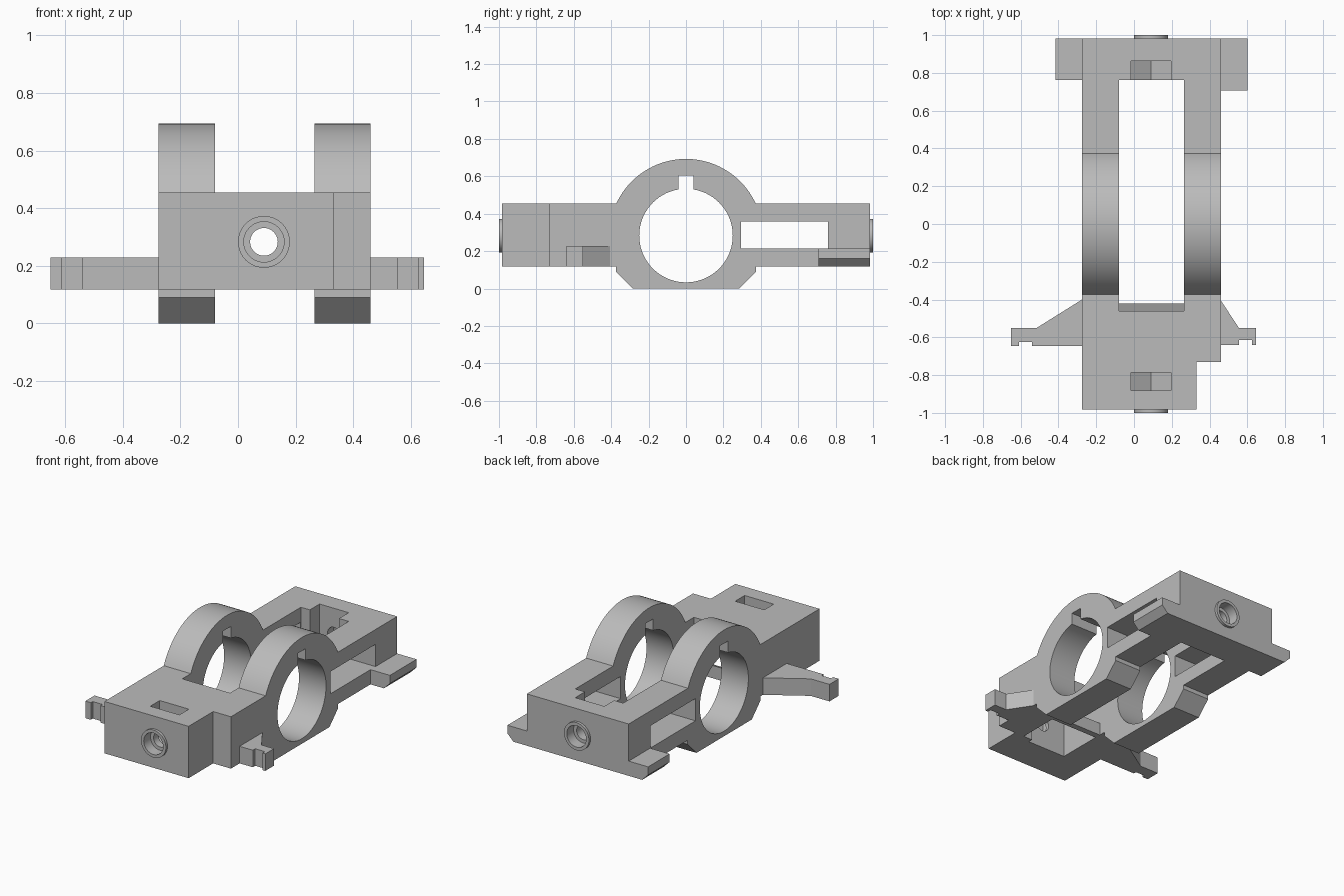
import bpy, bmesh, math
from mathutils import Vector

cube = bpy.data.objects.get("Cube")
if cube:
    bpy.data.objects.remove(cube, do_unlink=True)

GREY = (0.5, 0.5, 0.5, 1.0)
mat = bpy.data.materials.new("plain grey")
mat.use_nodes = True
mat.diffuse_color = GREY
mat.node_tree.nodes["Principled BSDF"].inputs["Base Color"].default_value = GREY

BASE, DECK = 0.117, 0.455        # underside and top of the frame
AXIS_X, AXIS_Z = 0.09, 0.283     # screw axis, ring centre height
IN_R, IN_L = -0.08, 0.265        # inner faces of the two side arms
OUT_R, OUT_L = -0.275, 0.46      # outer faces of the two side arms
END = 0.983


def prism(name, outline, axis, lo, hi):
    """Extrude a 2D outline along an axis: x uses (y,z), y uses (x,z), z uses (x,y)."""
    place = {"x": lambda a, b: (lo, a, b),
             "y": lambda a, b: (a, lo, b),
             "z": lambda a, b: (a, b, lo)}[axis]
    shift = Vector([(hi - lo) * (axis == k) for k in "xyz"])
    bm = bmesh.new()
    face = bm.faces.new([bm.verts.new(place(a, b)) for a, b in outline])
    new = bmesh.ops.extrude_face_region(bm, geom=[face])["geom"]
    bmesh.ops.translate(bm, vec=shift,
                        verts=[v for v in new if isinstance(v, bmesh.types.BMVert)])
    bmesh.ops.recalc_face_normals(bm, faces=bm.faces)
    mesh = bpy.data.meshes.new(name)
    bm.to_mesh(mesh)
    bm.free()
    mesh.materials.append(mat)
    obj = bpy.data.objects.new(name, mesh)
    bpy.context.collection.objects.link(obj)
    return obj


def box(name, x, y, z):
    return prism(name, [(x[0], y[0]), (x[1], y[0]), (x[1], y[1]), (x[0], y[1])], "z", *z)


def circle(cx, cz, r, n, turn=0.0):
    return [(cx + r * math.cos(turn + math.tau * i / n),
             cz + r * math.sin(turn + math.tau * i / n)) for i in range(n)]


def combine(obj, other, operation):
    """Boolean a helper into obj and remove the helper."""
    mod = obj.modifiers.new("cut", "BOOLEAN")
    mod.operation, mod.solver, mod.object = operation, "EXACT", other
    bpy.context.view_layer.update()
    graph = bpy.context.evaluated_depsgraph_get()
    mesh = bpy.data.meshes.new_from_object(obj.evaluated_get(graph))
    obj.modifiers.clear()
    obj.data = mesh
    bpy.data.objects.remove(other, do_unlink=True)


def smooth(obj):
    bpy.ops.object.select_all(action="DESELECT")
    obj.select_set(True)
    bpy.context.view_layer.objects.active = obj
    bpy.ops.object.shade_smooth_by_angle(angle=math.radians(25))


def arm(name, x0, x1, front):
    """Side arm with clamp ring, keyway and rear window."""
    radius = 0.41
    a0 = math.asin((DECK - AXIS_Z) / radius)
    steps = 40
    arc = [(radius * math.cos(a0 + (math.pi - 2 * a0) * i / steps),
            AXIS_Z + radius * math.sin(a0 + (math.pi - 2 * a0) * i / steps))
           for i in range(steps + 1)]
    foot = [(-0.375, BASE), (-0.375, 0.09), (-0.285, 0),
            (0.285, 0), (0.375, 0.09), (0.375, BASE)]
    outline = [(END, BASE), (END, DECK)] + arc + [(front, DECK), (front, BASE)] + foot
    obj = prism(name, outline, "x", x0, x1)
    span = (x0 - 0.1, x1 + 0.1)
    combine(obj, prism("bore", circle(0, AXIS_Z, 0.25, 72), "x", *span), "DIFFERENCE")
    combine(obj, box("keyway", span, (-0.04, 0.04), (0.45, 0.605)), "DIFFERENCE")
    combine(obj, box("window", span, (0.295, 0.76), (0.213, 0.358)), "DIFFERENCE")
    return obj


# Frame: two arms joined by a front and a rear block
frame = arm("frame", OUT_R, IN_R, -END)
combine(frame, arm("left_arm", IN_L, OUT_L, -0.73), "UNION")
lap = 0.05
front = box("front_block", (IN_R - lap, IN_L + lap), (-END, -0.46), (BASE, DECK))
combine(front, box("pocket", (IN_R, IN_L), (-0.76, -0.4), (0, 0.36)), "DIFFERENCE")
combine(frame, front, "UNION")
combine(frame, box("front_pad", (0.2, 0.332), (-END, -0.73), (BASE, DECK)), "UNION")
combine(frame, box("rear_block", (IN_R - lap, IN_L + lap), (0.762, END), (BASE, DECK)), "UNION")
lip = [(-0.46, BASE), (-0.42, BASE), (-0.42, 0.2), (-0.46, 0.185)]
combine(frame, prism("pocket_lip", lip, "x", IN_R - lap, IN_L + lap), "UNION")

# Screw bosses, stepped screw holes and hexagonal nut slots at both ends
for s, trap in ((-1, (-0.882, -0.785)), (1, (0.75, 0.862))):
    def ring(name, r, y0, y1):
        return prism(name, circle(AXIS_X, AXIS_Z, r, 40), "y", *sorted((s * y0, s * y1)))
    combine(frame, ring("boss", 0.09, 0.95, 1.0), "UNION")
    combine(frame, ring("screw_hole", 0.048, 0.7, 1.1), "DIFFERENCE")
    combine(frame, ring("counterbore", 0.07, 0.93, 1.1), "DIFFERENCE")
    half = 0.105
    tip = half / math.cos(math.pi / 6)
    slot = [(AXIS_X - half, 0.6), (AXIS_X - half, AXIS_Z - tip / 2), (AXIS_X, AXIS_Z - tip),
            (AXIS_X + half, AXIS_Z - tip / 2), (AXIS_X + half, 0.6)]
    combine(frame, prism("nut_slot", slot, "y", *trap), "DIFFERENCE")
smooth(frame)

# Notched side wings near the front
prism("right_wing", [(OUT_R, -0.40), (-0.515, -0.55), (-0.65, -0.55), (-0.65, -0.645),
                     (-0.61, -0.645), (-0.61, -0.625), (-0.54, -0.625), (-0.54, -0.645),
                     (OUT_R, -0.645)], "z", BASE, 0.228)
prism("left_wing", [(OUT_L, -0.405), (0.555, -0.55), (0.645, -0.55), (0.645, -0.64),
                    (0.625, -0.64), (0.625, -0.615), (0.555, -0.615), (0.555, -0.64),
                    (OUT_L, -0.64)], "z", BASE, 0.228)

# Rear foot tabs with a chamfered lower edge
for name, inner, outer, y0 in (("right_tab", OUT_R, -0.415, 0.762),
                               ("left_tab", OUT_L, 0.6, 0.708)):
    bevel = math.copysign(0.043, outer)
    prism(name, [(inner, BASE), (outer - bevel, BASE), (outer, 0.16),
                 (outer, 0.213), (inner, 0.213)], "y", y0, END)
